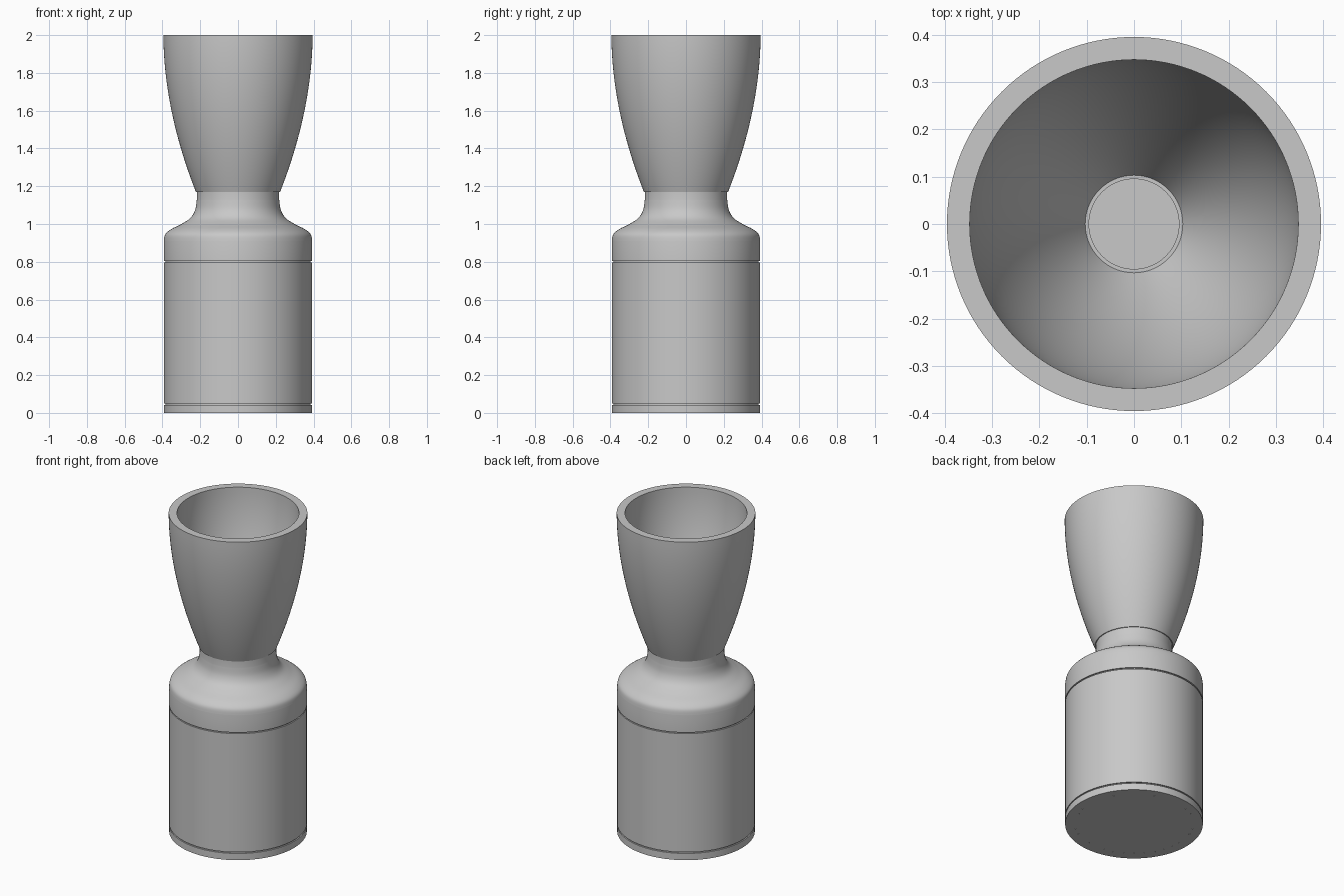
import bpy
import bmesh
import math

cube = bpy.data.objects.get("Cube")
if cube:
    bpy.data.objects.remove(cube)

SEGMENTS = 128

metal = bpy.data.materials.new("grey metal")
metal.use_nodes = True
GREY = (0.58, 0.58, 0.58, 1)
metal.diffuse_color = GREY
metal.node_tree.nodes["Principled BSDF"].inputs["Base Color"].default_value = GREY


def finish(name, bm):
    """Turn a bmesh into a smooth-shaded object with sharp rims."""
    bmesh.ops.remove_doubles(bm, verts=bm.verts, dist=1e-5)
    bmesh.ops.recalc_face_normals(bm, faces=bm.faces)
    mesh = bpy.data.meshes.new(name)
    bm.to_mesh(mesh)
    bm.free()
    mesh.materials.append(metal)
    obj = bpy.data.objects.new(name, mesh)
    bpy.context.collection.objects.link(obj)
    bpy.ops.object.select_all(action="DESELECT")
    obj.select_set(True)
    bpy.context.view_layer.objects.active = obj
    bpy.ops.object.shade_smooth_by_angle(angle=math.radians(30))
    return obj


def lathe(name, profile):
    """Spin a list of (radius, height) points around the z axis."""
    bm = bmesh.new()
    verts = [bm.verts.new((r, 0, z)) for r, z in profile]
    edges = [bm.edges.new(pair) for pair in zip(verts, verts[1:])]
    bmesh.ops.spin(bm, geom=verts + edges, cent=(0, 0, 0), axis=(0, 0, 1),
                   angle=math.tau, steps=SEGMENTS, use_merge=True)
    return finish(name, bm)


def curve(points, steps=6):
    """Smooth Catmull-Rom curve through the points."""
    ends = [points[0]] + points + [points[-1]]
    result = []
    for a, b, c, d in zip(ends, ends[1:], ends[2:], ends[3:]):
        for i in range(steps):
            t = i / steps
            result.append(tuple(
                q + t / 2 * (r - p + t * (2 * p - 5 * q + 4 * r - s
                                          + t * (3 * (q - r) + s - p)))
                for p, q, r, s in zip(a, b, c, d)))
    return result + [points[-1]]


def bell(throat, mouth, low, high, steps=24):
    """Bell wall that flares quickly at the throat and straightens upward."""
    return [(throat + (mouth - throat) * (1 - (1 - i / steps) ** 1.9),
             low + (high - low) * i / steps) for i in range(steps + 1)]


# Bottom closure
lathe("end_cap", [(0, 0), (0.392, 0), (0.392, 0.042), (0.384, 0.042), (0.384, 0.05), (0, 0.05)])

# Main cylinder, stepped in at the top for the seam
lathe("casing", [(0, 0.05), (0.392, 0.05), (0.392, 0.795), (0.384, 0.795),
                 (0.384, 0.803), (0, 0.803)])

# Domed shoulder and neck with the throat bore
dome = curve([(0.393, 0.91), (0.385, 0.945), (0.355, 0.972), (0.3, 1.0),
              (0.252, 1.032), (0.227, 1.075), (0.218, 1.13)])
lathe("shoulder", [(0, 0.803), (0.393, 0.803)] + dome
      + [(0.218, 1.17), (0.095, 1.17), (0.095, 1.08), (0, 1.08)])

# Hollow bell
outer = bell(0.223, 0.395, 1.17, 2.0)
inner = bell(0.103, 0.347, 1.17, 2.0)
lathe("nozzle", outer + inner[::-1] + outer[:1])

# Ring of small fasteners, nearly flush with the underside
bm = bmesh.new()
COUNT = 36
for i in range(COUNT):
    angle = math.tau * i / COUNT
    made = bmesh.ops.create_cone(bm, cap_ends=True, segments=10, radius1=0.006,
                                 radius2=0.006, depth=0.004)
    bmesh.ops.translate(bm, verts=made["verts"],
                        vec=(0.338 * math.cos(angle), 0.338 * math.sin(angle), 0.0015))
finish("base_fasteners", bm)
